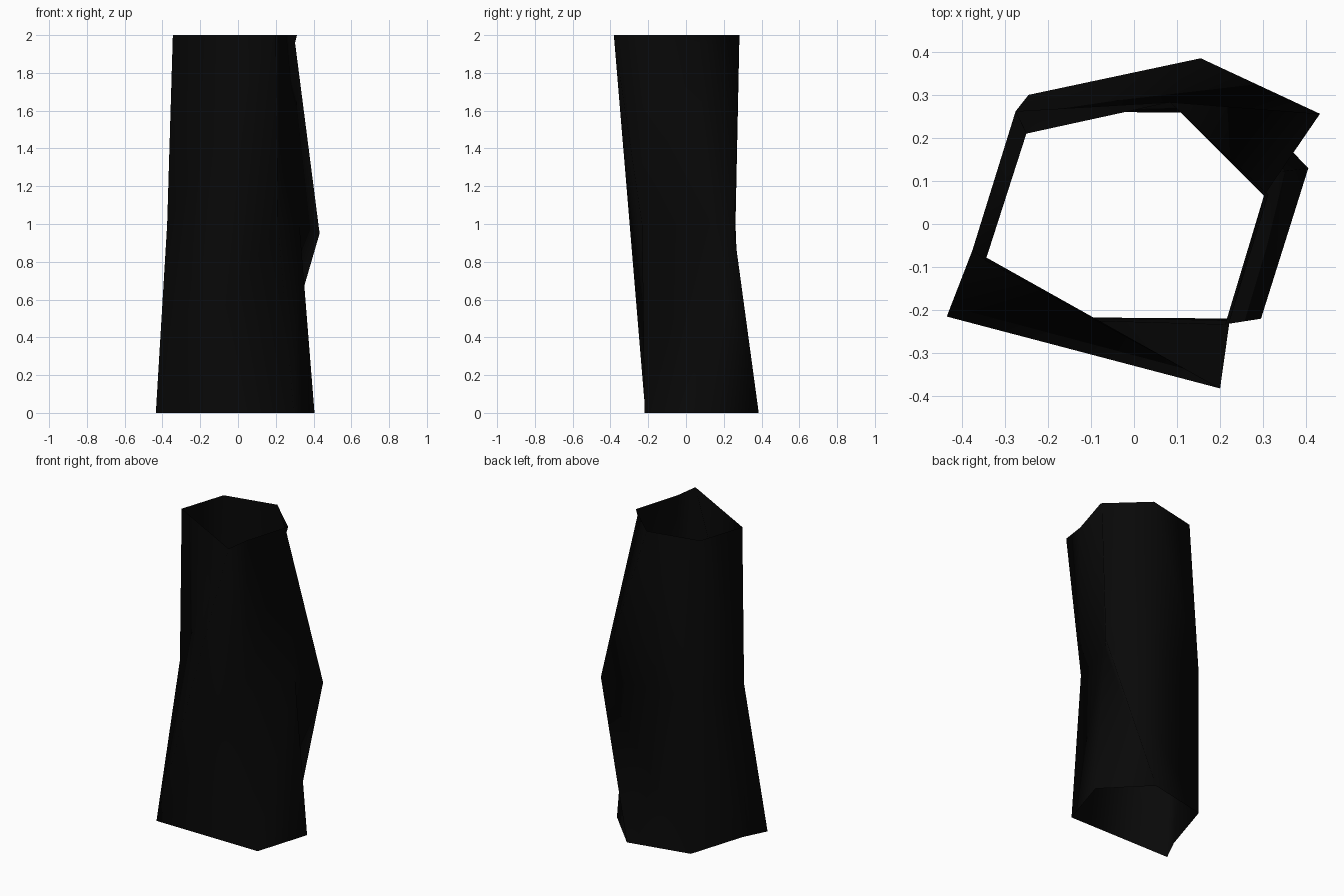
import bpy, bmesh

if "Cube" in bpy.data.objects:
    bpy.data.objects.remove(bpy.data.objects["Cube"])

# One dark colour
mat = bpy.data.materials.new("near_black")
mat.diffuse_color = (0.0025, 0.0025, 0.0025, 1)
mat.use_nodes = True
mat.node_tree.nodes["Principled BSDF"].inputs["Base Color"].default_value = mat.diffuse_color

# Corners of the twisted tube: b = bottom ring, m = waist, t = top ring
rings = {
    "b": (0.0, [(-.435, -.215), (-.36, -.065), (-.245, .3),
                (.155, .385), (.405, .13), (.295, -.22)]),
    "m": (1.0, [(-.375, -.06), (-.275, .262), (.432, .256),
                (.325, .12), (.212, -.233)]),
    "t": (2.0, [(.2, -.382), (-.345, -.085), (-.25, .21),
                (.084, .283), (.312, .068), (.222, -.226)]),
}

bm = bmesh.new()
v = {}
for key, (z, pts) in rings.items():
    for i, (x, y) in enumerate(pts):
        v[key + str(i)] = bm.verts.new((x, y, z))
v["m2"].co.z = 0.95                              # back right bulge
v["e"] = bm.verts.new((.302, .066, 1.96))        # small nick under the rim

# Facets, going round the open tube
facets = """
b0 b5 m4|b0 m4 t0|b0 t0 m0|m0 t0 t1
b0 m0 b1|b1 m0 m1|b1 m1 b2|m0 t1 t2|m0 t2 m1
m1 t2 t3|m1 t3 m2|b2 m1 m2|b2 m2 b3
m2 t3 e|t3 t4 e|b3 m2 m3|b3 m3 b4|m3 m2 e
b4 m3 b5|b5 m3 m4|m4 m3 e|m4 e t5|e t4 t5|m4 t5 t0
"""
for line in facets.split("\n"):
    for facet in filter(None, line.split("|")):
        bm.faces.new([v[n] for n in facet.split()])
bmesh.ops.recalc_face_normals(bm, faces=bm.faces)

# Make sure the outside faces outwards
if sum(f.normal.dot(f.calc_center_median().xy.to_3d()) for f in bm.faces) < 0:
    bmesh.ops.reverse_faces(bm, faces=bm.faces)
for f in bm.faces:
    f.smooth = True

mesh = bpy.data.meshes.new("hollow_trunk")
bm.to_mesh(mesh)
bm.free()
mesh.materials.append(mat)
trunk = bpy.data.objects.new("hollow_trunk", mesh)
bpy.context.collection.objects.link(trunk)
